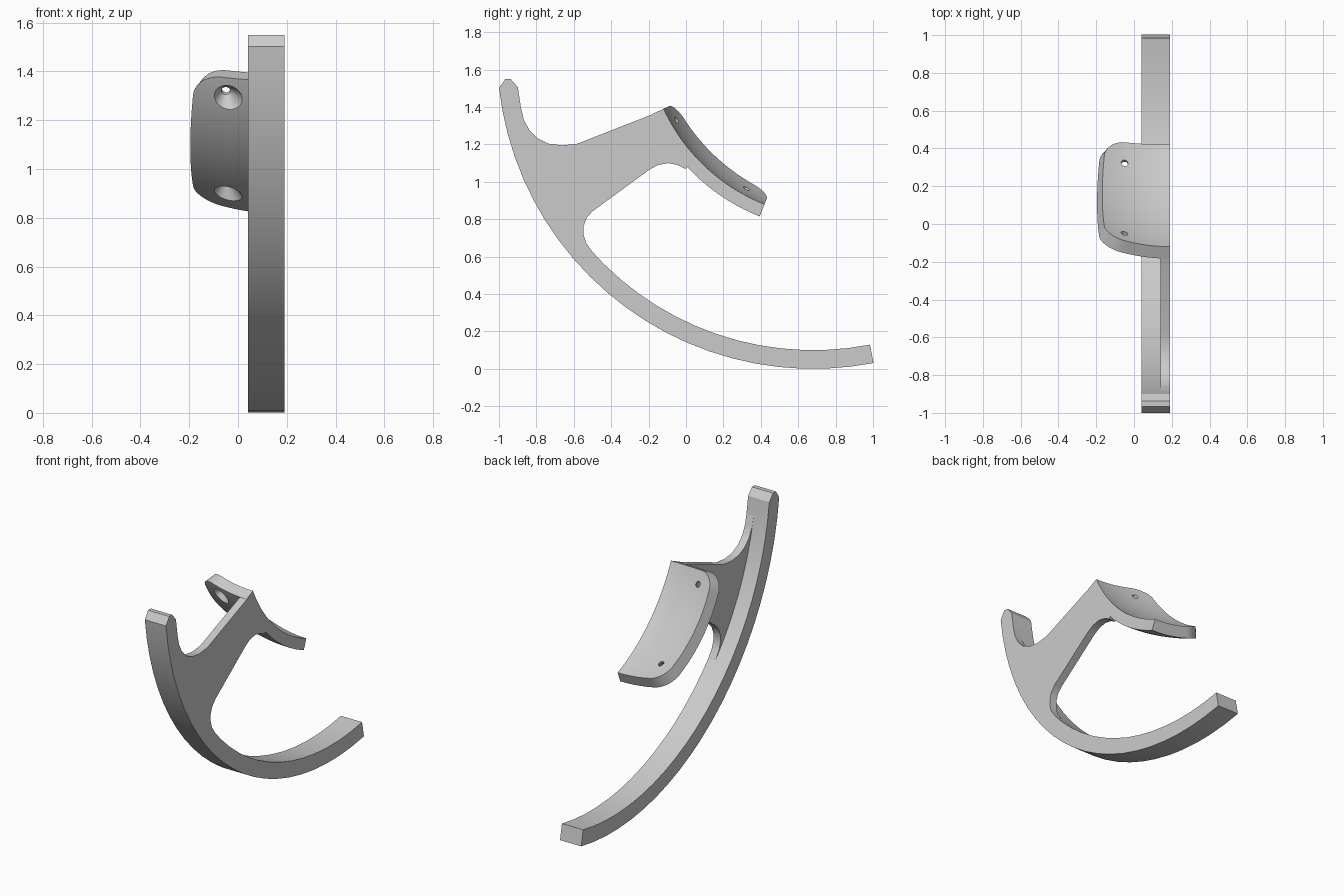
import bpy, bmesh
from math import sin, cos, radians, sqrt, atan, pi

if "Cube" in bpy.data.objects:
    bpy.data.objects.remove(bpy.data.objects["Cube"])

X_BACK, X_WEB, X_SIDE = 0.04, 0.14, 0.19
HOOK_C = (0.68, 1.69)      # centre of the big arc (y, z)
PLATE_C = (0.788, 1.81)    # centre of the mounting plate curve (y, z)


def polar(c, r, deg):
    return (c[0] + r * cos(radians(deg)), c[1] + r * sin(radians(deg)))


def arc(c, r, a0, a1, n):
    return [polar(c, r, a0 + (a1 - a0) * i / n) for i in range(n + 1)]


def finish(name, bm, angle=30):
    bmesh.ops.recalc_face_normals(bm, faces=bm.faces)
    me = bpy.data.meshes.new(name)
    bm.to_mesh(me)
    bm.free()
    ob = bpy.data.objects.new(name, me)
    bpy.context.collection.objects.link(ob)
    bpy.ops.object.select_all(action='DESELECT')
    ob.select_set(True)
    bpy.context.view_layer.objects.active = ob
    bpy.ops.object.shade_smooth_by_angle(angle=radians(angle))
    return ob


def extrude_x(name, outline, x0, x1):
    bm = bmesh.new()
    a = [bm.verts.new((x0, y, z)) for y, z in outline]
    b = [bm.verts.new((x1, y, z)) for y, z in outline]
    bm.faces.new(a)
    bm.faces.new(b[::-1])
    for i in range(len(a)):
        j = (i + 1) % len(a)
        bm.faces.new((a[i], a[j], b[j], b[i]))
    return finish(name, bm)


# Long curved hook with a chamfered tip
hook = arc(HOOK_C, 1.69, 281, 186.4, 22)
hook += [(-0.967, 1.55), (-0.938, 1.55)]
hook += arc(HOOK_C, 1.59, 186.6, 281, 22)
extrude_x("hook_arm", hook, X_BACK, X_SIDE)

# Thin web joining hook and plate, with filleted corners
web = arc(HOOK_C, 1.6, 222.5, 189, 10)
web += [(-0.883, 1.4), (-0.868, 1.335), (-0.84, 1.28), (-0.795, 1.233),
        (-0.735, 1.204), (-0.66, 1.195), (-0.58, 1.204)]
web += [(-0.182, 1.36)]
web += arc(PLATE_C, 1.06, 205.3, 223, 8)
web += [(-0.003, 1.068), (-0.045, 1.09), (-0.095, 1.1), (-0.15, 1.09), (-0.2, 1.062)]
web += [(-0.5, 0.842), (-0.53, 0.81), (-0.547, 0.765), (-0.548, 0.72),
        (-0.535, 0.675), (-0.5, 0.626)]
extrude_x("web", web, X_WEB, X_SIDE)

# Doubly curved mounting plate: rows follow the arc, columns run across it
A0, A1, CORNER, K, THICK = 204.8, 248.4, 0.1, 0.6, 0.07
ROWS, COLS = 36, 12


def plate_point(x, deg, depth):
    d = X_SIDE - x
    tilt = atan(2 * K * d)
    y, z = polar(PLATE_C, 1.0 - K * d * d + depth * cos(tilt), deg)
    return (x - depth * sin(tilt), y, z)


bm = bmesh.new()
layers = []
for depth in (0, THICK):
    grid = []
    for i in range(ROWS + 1):
        t = (1 - cos(pi * i / ROWS)) / 2
        deg = A0 + (A1 - A0) * t
        edge = radians(A1 - A0) * min(t, 1 - t)
        k = max(0, CORNER - edge)
        left = -0.168 + 0.02 * (2 * t - 1) ** 2 + CORNER - sqrt(CORNER ** 2 - k * k)
        grid.append([bm.verts.new(plate_point(left + (X_SIDE - left) * j / COLS, deg, depth))
                     for j in range(COLS + 1)])
    for i in range(ROWS):
        for j in range(COLS):
            bm.faces.new((grid[i][j], grid[i][j + 1], grid[i + 1][j + 1], grid[i + 1][j]))
    layers.append(grid)
rims = []
for g in layers:
    rims.append(g[0] + [r[-1] for r in g[1:]] + g[-1][-2::-1] + [r[0] for r in g[-2:0:-1]])
for i in range(len(rims[0])):
    j = (i + 1) % len(rims[0])
    bm.faces.new((rims[0][i], rims[0][j], rims[1][j], rims[1][i]))
plate = finish("mounting_plate", bm, 35)

# Two countersunk screw holes through the plate
SIDES = 24
for deg in (209.8, 241.2):
    bm = bmesh.new()
    rings = []
    for depth, r in ((-0.04, 0.087), (0.055, 0.018), (0.14, 0.018)):
        cy, cz = polar(PLATE_C, 1.04 - depth, deg)
        ty, tz = -sin(radians(deg)), cos(radians(deg))
        ring = []
        for i in range(SIDES):
            a = 2 * pi * i / SIDES
            ring.append(bm.verts.new((-0.05 + r * cos(a), cy + ty * r * sin(a), cz + tz * r * sin(a))))
        rings.append(ring)
    bm.faces.new(rings[0])
    bm.faces.new(rings[-1][::-1])
    for a, b in zip(rings, rings[1:]):
        for i in range(SIDES):
            j = (i + 1) % SIDES
            bm.faces.new((a[i], a[j], b[j], b[i]))
    cutter = finish("screw_hole_cutter", bm)
    cutter.hide_render = True
    mod = plate.modifiers.new("screw_hole", 'BOOLEAN')
    mod.operation, mod.solver, mod.object = 'DIFFERENCE', 'EXACT', cutter
    bpy.context.view_layer.objects.active = plate
    bpy.ops.object.modifier_apply(modifier=mod.name)
    bpy.data.objects.remove(cutter)

bpy.ops.object.select_all(action='DESELECT')
plate.select_set(True)
bpy.context.view_layer.objects.active = plate
bpy.ops.object.shade_smooth_by_angle(angle=radians(35))
